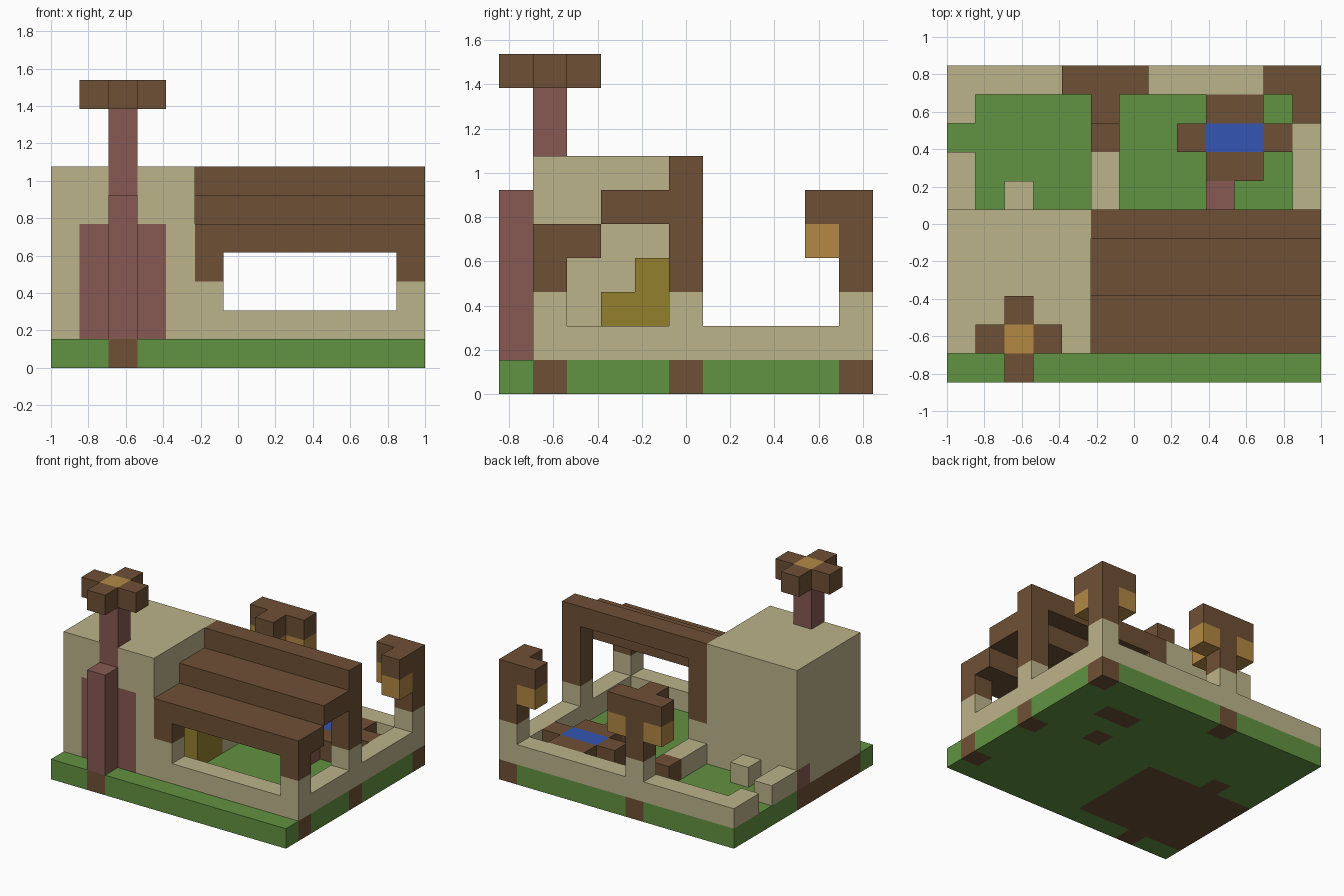
import bpy
import bmesh
from mathutils import Vector

cube = bpy.data.objects.get("Cube")
if cube:
    bpy.data.objects.remove(cube, do_unlink=True)

NX, NY = 13, 11
UNIT = 2 / NX


def make_material(name, rgb):
    linear = [((c / 255 + 0.055) / 1.055) ** 2.4 for c in rgb]
    mat = bpy.data.materials.new(name)
    mat.use_nodes = True
    mat.diffuse_color = (*linear, 1)
    shader = mat.node_tree.nodes["Principled BSDF"]
    shader.inputs["Base Color"].default_value = (*linear, 1)
    shader.inputs["Roughness"].default_value = 0.9
    return mat


grass = make_material("grass green", (97, 146, 65))
stone = make_material("sandy stone", (188, 179, 138))
wood = make_material("dark wood", (110, 80, 53))
brick = make_material("red brick", (135, 90, 82))
glow = make_material("lantern amber", (178, 136, 68))
water = make_material("water blue", (52, 86, 178))
straw = make_material("olive straw", (148, 128, 45))

cells = {}       # grid cell -> part name; a later part replaces an earlier one
part_mats = {}


def fill(part, mat, xs, ys, zs):
    """Fill an inclusive range of grid cells; a single number means one cell."""
    part_mats[part] = mat
    spans = [(s, s) if isinstance(s, int) else s for s in (xs, ys, zs)]
    for x in range(spans[0][0], spans[0][1] + 1):
        for y in range(spans[1][0], spans[1][1] + 1):
            for z in range(spans[2][0], spans[2][1] + 1):
                cells[x, y, z] = part


# Ground slab with wooden foundations
fill("ground", grass, (0, 12), (0, 10), 0)
fill("foundation", wood, (0, 5), (1, 5), 0)
fill("foundation", wood, (9, 10), 8, 0)
for x, y in [(2, 0), (2, 6), (9, 6), (5, 10), (12, 10), (12, 5), (12, 1)]:
    fill("foundation", wood, x, y, 0)

# House and chimney
fill("house", stone, (0, 4), (1, 5), (1, 6))
fill("house_corner_brick", brick, 0, 5, 1)
fill("chimney", brick, (1, 3), 1, (1, 4))
fill("chimney", brick, 2, 1, (1, 8))
fill("chimney", brick, 2, 0, (1, 5))
fill("chimney_cap", wood, (1, 3), 1, 9)
fill("chimney_cap", wood, 2, (0, 2), 9)
fill("chimney_fire", glow, 2, 1, 9)

# Low walls around the porch and garden, with a gate gap on one side
fill("low_wall", stone, (5, 12), 1, 1)
fill("low_wall", stone, 12, (1, 10), 1)
fill("low_wall", stone, (0, 12), 10, 1)
fill("low_wall", stone, 0, 9, 1)
fill("low_wall", stone, 0, (6, 7), 1)
fill("garden_divider", stone, 5, (6, 7), 1)
fill("garden_crate", wood, 5, 8, 1)
fill("garden_step", stone, 2, 6, 1)

# Porch posts and stepped roof
for x in (5, 12):
    for y, top in ((1, 4), (5, 6)):
        fill("post_base", stone, x, y, (1, 2))
        fill("porch_post", wood, x, y, (3, top))
for ys, z in (((1, 2), 4), ((3, 4), 5), (5, 6)):
    fill("porch_roof", wood, (5, 12), ys, z)

# Chair on the porch
fill("chair", straw, 5, (3, 4), (1, 2))
fill("chair", straw, 5, 4, 3)

# Lamp posts with lanterns hanging from their arms
for x, arms in ((5, [(4, 10), (6, 10), (5, 9)]), (12, [(11, 10), (12, 9)])):
    fill("lamp_base", stone, x, 10, (1, 2))
    fill("lamp_post", wood, x, 10, (3, 5))
    for ax, ay in arms:
        fill("lamp_post", wood, ax, ay, 5)
        fill("lantern", glow, ax, ay, 4)

# Raised pond with a brick beside it
fill("pond_rim", wood, (9, 10), (7, 9), 1)
fill("pond_rim", wood, (8, 11), 8, 1)
fill("pond_water", water, (9, 10), 8, 1)
fill("pond_brick", brick, 9, 6, 1)


def build_part(part):
    """Make one object from the exposed sides of a part's cells."""
    bm = bmesh.new()
    for cell in [c for c, owner in cells.items() if owner == part]:
        centre = Vector(cell) + Vector((0.5 - NX / 2, 0.5 - NY / 2, 0.5))
        for axis in range(3):
            for sign in (-1, 1):
                normal = Vector((0, 0, 0))
                normal[axis] = sign
                if tuple(int(c + n) for c, n in zip(cell, normal)) in cells:
                    continue
                u = Vector((0, 0, 0))
                u[(axis + 1) % 3] = 0.5
                v = normal.cross(u)
                mid = centre + normal * 0.5
                corners = [mid - u - v, mid + u - v, mid + u + v, mid - u + v]
                bm.faces.new([bm.verts.new(p * UNIT) for p in corners])
    bmesh.ops.remove_doubles(bm, verts=bm.verts, dist=UNIT * 0.01)
    bmesh.ops.dissolve_limit(bm, angle_limit=0.01, verts=bm.verts, edges=bm.edges)
    mesh = bpy.data.meshes.new(part)
    bm.to_mesh(mesh)
    bm.free()
    mesh.materials.append(part_mats[part])
    bpy.context.collection.objects.link(bpy.data.objects.new(part, mesh))


for part in part_mats:
    build_part(part)
